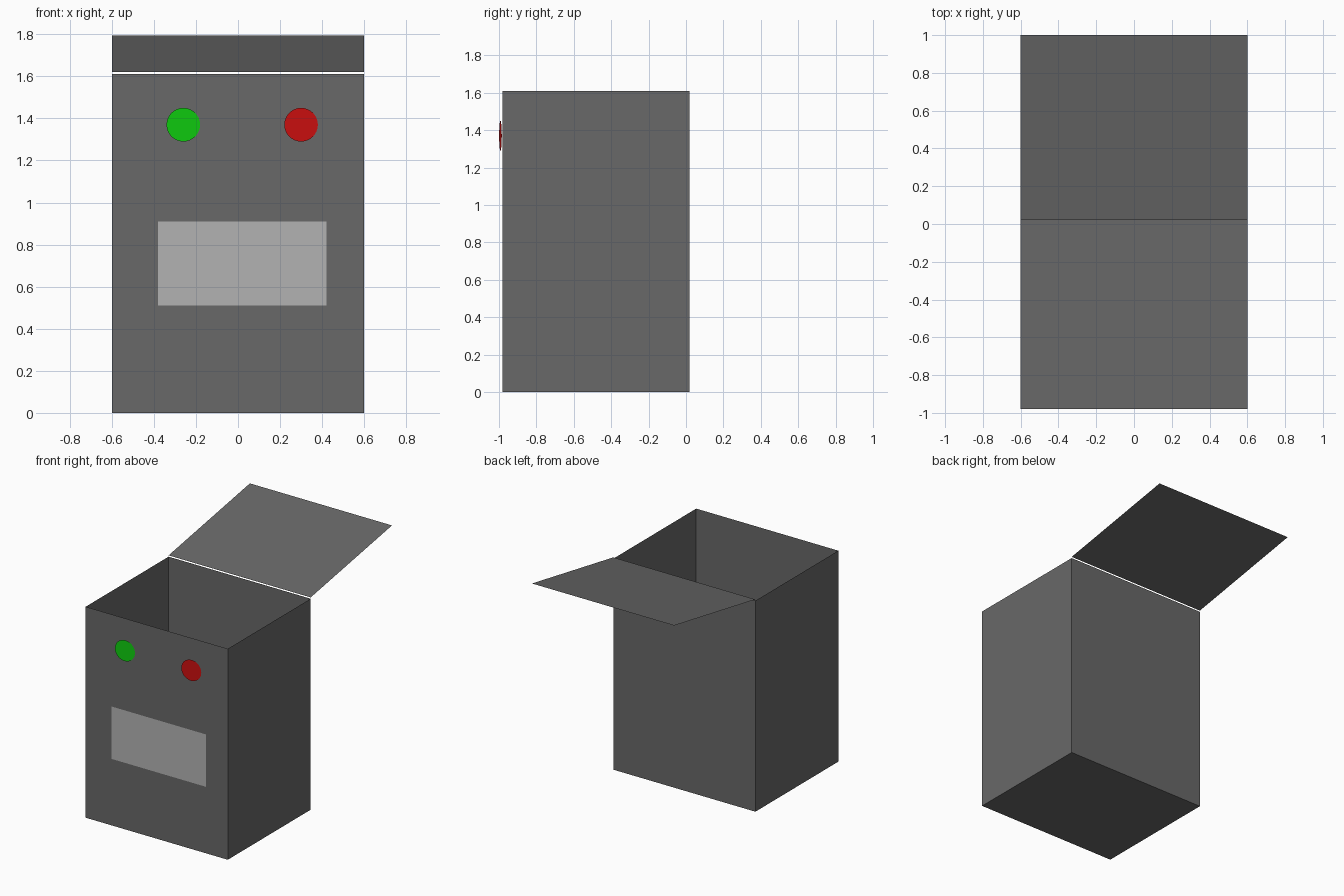
import bpy, bmesh, math
from mathutils import Matrix

if "Cube" in bpy.data.objects:
    bpy.data.objects.remove(bpy.data.objects["Cube"])


def material(name, rgb):
    m = bpy.data.materials.new(name)
    m.diffuse_color = (*rgb, 1)
    m.use_nodes = True
    m.node_tree.nodes["Principled BSDF"].inputs["Base Color"].default_value = m.diffuse_color
    return m


def add_object(name, bm, mat):
    me = bpy.data.meshes.new(name)
    bm.to_mesh(me)
    bm.free()
    me.materials.append(mat)
    ob = bpy.data.objects.new(name, me)
    bpy.context.collection.objects.link(ob)
    return ob


def sheet(name, corners, mat):
    bm = bmesh.new()
    bm.faces.new([bm.verts.new(c) for c in corners])
    return add_object(name, bm, mat)


def button(name, x, mat):
    # Flat round disc, facing the front with a very slight turn
    bm = bmesh.new()
    place = (Matrix.Translation((x, -0.992, 1.37))
             @ Matrix.Rotation(math.radians(5), 4, 'Z')
             @ Matrix.Rotation(math.radians(90), 4, 'X'))
    bmesh.ops.create_circle(bm, cap_ends=True, segments=32, radius=0.08, matrix=place)
    return add_object(name, bm, mat)


dark = material("dark_grey", (0.14, 0.14, 0.14))
light = material("light_grey", (0.45, 0.45, 0.45))
green = material("green", (0.005, 0.6, 0.005))
red = material("red", (0.6, 0.005, 0.005))

# Open-topped thin-walled body
W, FRONT, BACK, H = 0.6, -0.98, 0.02, 1.61
bm = bmesh.new()
bmesh.ops.create_cube(bm, size=1, matrix=Matrix.Translation((0, (FRONT + BACK) / 2, H / 2))
                      @ Matrix.Diagonal((2 * W, BACK - FRONT, H, 1)))
top = [f for f in bm.faces if f.normal.z > 0.9]
bmesh.ops.delete(bm, geom=top, context='FACES_ONLY')
add_object("body", bm, dark)

# Lid swung open behind the box, sloping up
sheet("lid", [(-W, BACK, 1.62), (W, BACK, 1.62), (W, 1.0, 1.795), (-W, 1.0, 1.795)], dark)

# Front panel
sheet("front_panel", [(-0.38, -0.985, 0.51), (0.42, -0.985, 0.51),
                      (0.42, -0.985, 0.91), (-0.38, -0.985, 0.91)], light)

# Buttons
button("green_button", -0.26, green)
button("red_button", 0.30, red)
